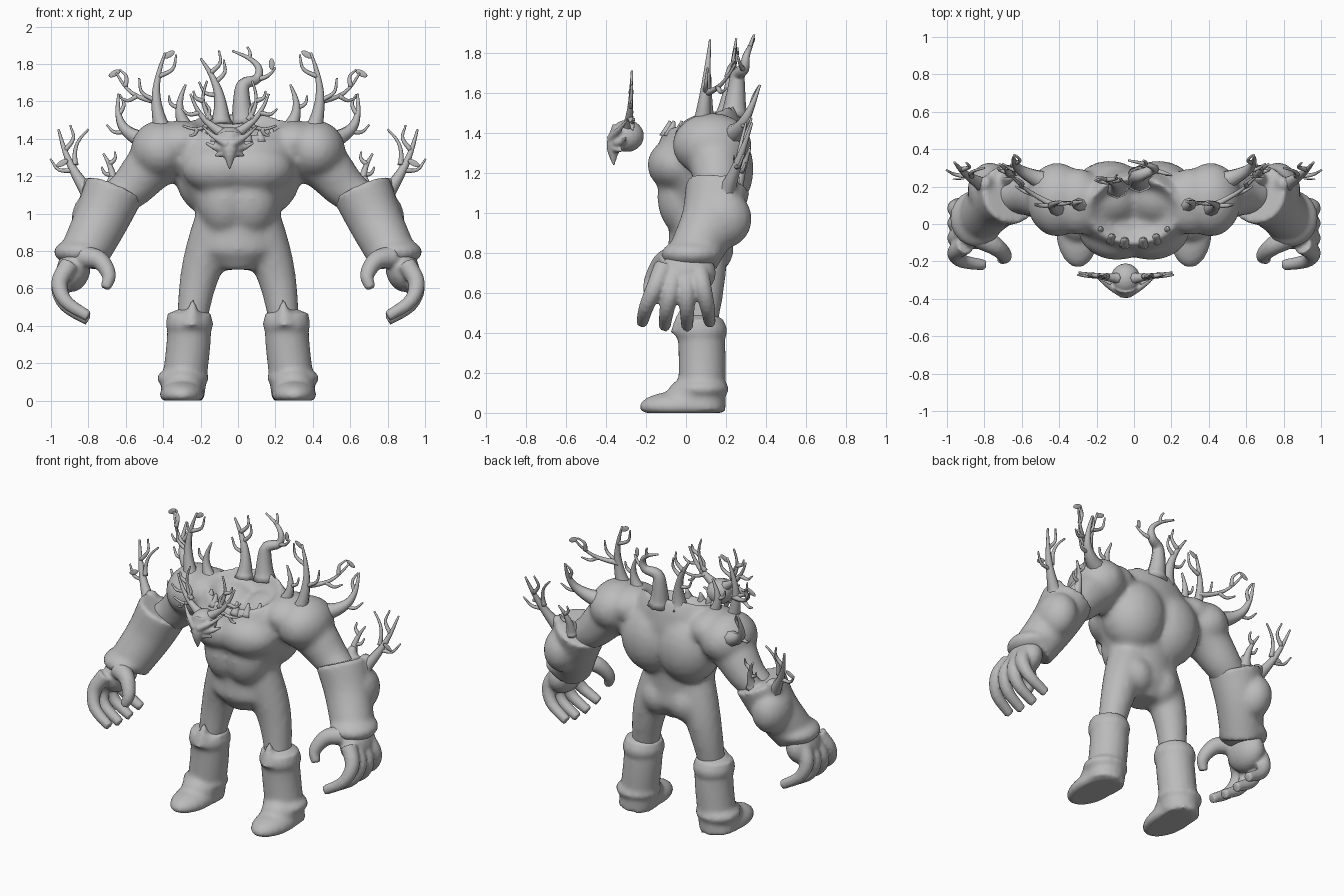
import bpy, bmesh
from math import tau, pi, sin, cos
from mathutils import Vector, Matrix, Quaternion

default_cube = bpy.data.objects.get("Cube")
if default_cube:
    bpy.data.objects.remove(default_cube, do_unlink=True)

GREY = (.5, .5, .5, 1)
stone = bpy.data.materials.new("plain_grey")
stone.use_nodes = True
stone.diffuse_color = GREY
stone.node_tree.nodes["Principled BSDF"].inputs["Base Color"].default_value = GREY

BOTH, MIDDLE = (1, -1), (1,)
FORWARD = Vector((0, 1, 0))


def skin(bm, rings):
    """Bridge rings of vertices and cap both ends."""
    count = len(rings[0])
    for low, high in zip(rings, rings[1:]):
        for j in range(count):
            after = (j + 1) % count
            bm.faces.new((low[j], low[after], high[after], high[j]))
    bm.faces.new(rings[0][::-1])
    bm.faces.new(rings[-1])


def smooth_path(points, steps=4):
    """Sample a smooth curve that passes through all the points."""
    path = [2 * points[0] - points[1]] + points + [2 * points[-1] - points[-2]]
    samples = []
    for a, b, c, d in zip(path, path[1:], path[2:], path[3:]):
        for k in range(steps):
            t = k / steps
            samples.append(b + ((c - a) * t + (2 * a - 5 * b + 4 * c - d) * t**2
                                + (3 * b - a - 3 * c + d) * t**3) / 2)
    return samples + [points[-1]]


def tube(bm, points, thick, thin, mirror=BOTH, segments=14, ease=1):
    """Sweep a tapering circle along a path; ease below one thins it early."""
    for side in mirror:
        samples = smooth_path([Vector((x * side, y, z)) for x, y, z in points])
        final = len(samples) - 1
        rings, turn, heading = [], Quaternion(), Vector((0, 0, 1))
        for i, centre in enumerate(samples):
            tangent = (samples[min(i + 1, final)] - samples[max(i - 1, 0)]).normalized()
            turn = heading.rotation_difference(tangent) @ turn
            heading = tangent
            radius = thick + (thin - thick) * (i / final) ** ease
            ring = []
            for j in range(segments):
                angle = tau * j / segments
                ring.append(bm.verts.new(centre + turn @ Vector((cos(angle), sin(angle), 0)) * radius))
            rings.append(ring)
        skin(bm, rings)


def ball(bm, centre, size, mirror=BOTH, tilt=0):
    """Stretched sphere, leaning sideways by tilt."""
    for side in mirror:
        place = Matrix.Translation((centre[0] * side, centre[1], centre[2]))
        place = place @ Matrix.Rotation(tilt * side, 4, 'Y') @ Matrix.Diagonal((*size, 1))
        bmesh.ops.create_uvsphere(bm, u_segments=20, v_segments=12, radius=1, matrix=place)


def branch(bm, base, tip, thick, bow=.15, twigs=(.4, .7), mirror=BOTH):
    """Bowed branch, flared at its foot, with twigs that fork off alternate sides."""
    base, tip = Vector(base), Vector(tip)
    stalk = tip - base
    outward = FORWARD.cross(stalk)

    def along(t):
        return base + stalk * t + outward * bow * sin(pi * t)

    tube(bm, [along(k / 4) for k in range(5)], thick, .006, mirror, segments=8, ease=.5)
    way = 1
    for t in twigs:
        start = along(t)
        lean = stalk * .1 + outward * .18 * way
        rise = stalk * .28 + outward * .22 * way
        tube(bm, [start, start + lean, start + rise], .014, .005, mirror, segments=8)
        way = -way


def finish(bm, name, voxel=0, relaxing=0):
    """Make the object; fuse its volumes with a voxel remesh where asked."""
    bmesh.ops.recalc_face_normals(bm, faces=bm.faces)
    mesh = bpy.data.meshes.new(name)
    bm.to_mesh(mesh)
    bm.free()
    mesh.materials.append(stone)
    mesh.shade_smooth()
    obj = bpy.data.objects.new(name, mesh)
    bpy.context.collection.objects.link(obj)
    if voxel:
        remesh = obj.modifiers.new("fuse", 'REMESH')
        remesh.mode = 'VOXEL'
        remesh.voxel_size = voxel
        remesh.use_smooth_shade = True
        relax = obj.modifiers.new("relax", 'SMOOTH')
        relax.factor = .5
        relax.iterations = relaxing
    return obj


# Torso: stacked ellipses, leaning more towards the top, that turn inward as a neck hollow
body = bmesh.new()
half_widths = (.1, .22, .21, .22, .265, .31, .34, .31)
profile = [(.7 + .1 * i, width) for i, width in enumerate(half_widths)]
profile += [(1.49 - .04 * i, .245 - .045 * i) for i in range(4)]
rings = []
for height, width in profile:
    depth = width * .55 + .04
    slope = .28 * ((height - .7) / .7) ** 2
    ring = []
    for j in range(32):
        across, back = cos(tau * j / 32), depth * sin(tau * j / 32)
        ring.append(body.verts.new((width * across, .07 + back, height + slope * back)))
    rings.append(ring)
skin(body, rings)

# Broad chest, back, buttock and shoulder masses
ball(body, (.09, -.03, 1.24), (.21, .165, .14))
ball(body, (.07, .0, 1.08), (.15, .145, .2))
ball(body, (.13, .15, 1.22), (.21, .19, .24))
ball(body, (.1, .12, .82), (.12, .12, .13))
ball(body, (.41, .13, 1.34), (.165, .2, .16))
ball(body, (.3, .12, 1.38), (.14, .18, .12))
# Upper arms and thighs
tube(body, [(.36, .13, 1.34), (.47, .15, 1.25), (.57, .16, 1.14), (.68, .15, 1.06)], .16, .095)
tube(body, [(.1, .07, .96), (.175, .09, .77), (.22, .09, .6), (.25, .07, .4)], .135, .08)
finish(body, "body", voxel=.018, relaxing=10)

# Boots: puffed cuffs, slim shins, bulging ankles, pointed tongues and flat soles
boots = bmesh.new()
tube(boots, [(.26, .07, .47), (.265, .08, .3), (.3, .08, 0)], .118, .118, segments=24)
ball(boots, (.26, .075, .41), (.128, .133, .09))
ball(boots, (.295, .08, .12), (.14, .135, .06))
ball(boots, (.3, -.02, .03), (.12, .215, .08))
ball(boots, (.295, .03, .08), (.115, .13, .1))
tube(boots, [(.25, -.02, .4), (.245, -.02, .47), (.24, -.01, .54)], .06, .01)
for v in boots.verts:
    v.co.z = max(v.co.z, 0)
finish(boots, "boots", voxel=.015, relaxing=5)

# Gauntlets: wide elbow, wrist cuff and stumps where branches grow
gauntlets = bmesh.new()
tube(gauntlets, [(.66, .16, 1.13), (.735, .12, .96), (.83, .03, .77)], .162, .13, segments=24)
ball(gauntlets, (.77, .18, .97), (.12, .15, .15))
ball(gauntlets, (.84, .03, .795), (.145, .155, .075))
tube(gauntlets, [(.77, .16, 1.0), (.8, .23, 1.19)], .09, .03)
tube(gauntlets, [(.68, .2, 1.05), (.67, .26, 1.2)], .07, .025)
finish(gauntlets, "gauntlets", voxel=.015, relaxing=6)

# Hands: palm, thumb and four fingers that fan out from the palm and curl in
hands = bmesh.new()
ball(hands, (.88, .01, .7), (.09, .14, .12), tilt=-.2)
for finger in range(4):
    reach = .113 * finger - .22
    lift = .02 * abs(finger - 1.5)
    curl = ((.9, .5, .7), (.955, .7, .6), (.92, .9, .5), (.8, 1, .42))
    tube(hands, [(x, reach * fan, z + lift) for x, fan, z in curl], .052, .03)
tube(hands, [(.83, -.07, .77), (.74, -.12, .75), (.69, -.17, .67), (.71, -.19, .6)], .062, .027)
finish(hands, "hands", voxel=.011, relaxing=2)

# Shoulder branches
wood = bmesh.new()
branch(wood, (.4, .08, 1.43), (.39, .12, 1.86), .06, bow=.1)
branch(wood, (.43, .1, 1.6), (.65, .25, 1.75), .022)
branch(wood, (.46, .22, 1.38), (.64, .37, 1.64), .075, bow=.25)
branch(wood, (.27, .1, 1.44), (.28, .12, 1.69), .06, twigs=(.5,))
finish(wood, "shoulder_branches")

# Branches on the gauntlets
wood = bmesh.new()
branch(wood, (.79, .2, 1.1), (.96, .33, 1.45), .055, bow=.06)
branch(wood, (.87, .26, 1.26), (.8, .3, 1.45), .018, twigs=())
branch(wood, (.67, .25, 1.12), (.72, .32, 1.32), .045, bow=-.1)
finish(wood, "forearm_branches")

# Branches rising behind the neck, one of them twisting
wood = bmesh.new()
branch(wood, (-.09, .2, 1.48), (-.2, .25, 1.83), .065, bow=.1, twigs=(.6, .4, .75), mirror=MIDDLE)
twist = [(.03, .24, 1.48), (.02, .25, 1.6), (.03, .26, 1.69), (.1, .29, 1.72),
         (.11, .3, 1.78), (.06, .32, 1.83), (-.03, .34, 1.87)]
tube(wood, twist, .075, .006, MIDDLE, segments=8, ease=.5)
branch(wood, (.09, .29, 1.72), (.2, .26, 1.78), .022, twigs=(), mirror=MIDDLE)
branch(wood, (.06, .32, 1.83), (.05, .34, 1.89), .014, twigs=(), mirror=MIDDLE)
finish(wood, "neck_branches")

# Leaves at a few twig tips
leaves = bmesh.new()
for tip in ((.66, .25, 1.75), (.37, .12, 1.85), (.94, .24, 1.27)):
    ball(leaves, tip, (.035, .004, .016), tilt=.5)
ball(leaves, (.18, .26, 1.8), (.015, .004, .03), MIDDLE)
finish(leaves, "leaves")

# Low thorns along the front of the neck hollow
thorns = bmesh.new()
for x, y in ((.05, -.1), (.12, -.08), (.18, -.04)):
    tube(thorns, [(x, y, 1.38), (x, y + .02, 1.46)], .035, .006, segments=8)
finish(thorns, "neck_thorns")

# Floating head: round skull, hooked beak, brow, cheek and jaw spikes
HEAD_SHIFT = -.045
skull = bmesh.new()
ball(skull, (0, -.295, 1.385), (.08, .085, .08), MIDDLE)
tube(skull, [(0, -.31, 1.4), (0, -.36, 1.33), (0, -.362, 1.235)], .075, .004, MIDDLE)
tube(skull, [(.01, -.375, 1.37), (.08, -.34, 1.41), (.15, -.29, 1.47)], .024, .006)
tube(skull, [(.04, -.34, 1.35), (.08, -.32, 1.355), (.13, -.3, 1.38)], .026, .006)
tube(skull, [(.03, -.35, 1.32), (.08, -.32, 1.31)], .02, .006)
finish(skull, "skull", voxel=.007, relaxing=2).location.x = HEAD_SHIFT

# Antlers on the head
antlers = bmesh.new()
branch(antlers, (.04, -.29, 1.43), (.21, -.27, 1.64), .035, bow=.1, twigs=(.6, .4))
branch(antlers, (.1, -.28, 1.5), (.12, -.27, 1.71), .018, twigs=(.5,))
branch(antlers, (.1, -.28, 1.48), (.25, -.26, 1.47), .018, twigs=(.5,))
finish(antlers, "antlers").location.x = HEAD_SHIFT
